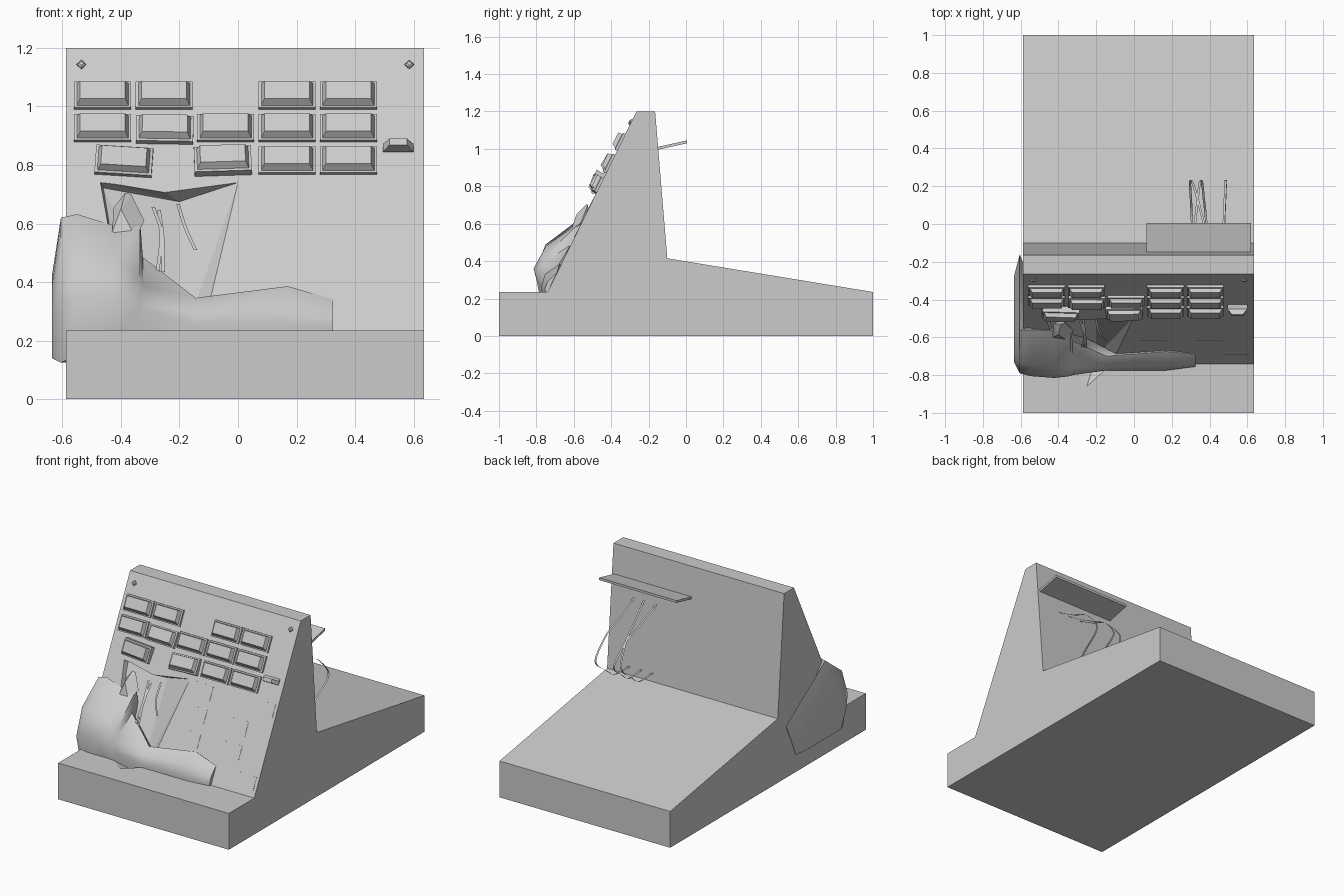
import bpy, bmesh, math
from mathutils import Vector, Matrix

if "Cube" in bpy.data.objects:
    bpy.data.objects.remove(bpy.data.objects["Cube"])


def finish(name, bm, smooth=None):
    bmesh.ops.recalc_face_normals(bm, faces=bm.faces)
    me = bpy.data.meshes.new(name)
    bm.to_mesh(me)
    bm.free()
    ob = bpy.data.objects.new(name, me)
    bpy.context.collection.objects.link(ob)
    if smooth:
        bpy.context.view_layer.objects.active = ob
        ob.select_set(True)
        bpy.ops.object.shade_smooth_by_angle(angle=math.radians(smooth))
        ob.select_set(False)
    return ob


def loft(name, rings, mat=None, smooth=None):
    bm = bmesh.new()
    vs = [[bm.verts.new(mat @ Vector(p) if mat else Vector(p)) for p in r] for r in rings]
    for a, b in zip(vs, vs[1:]):
        n = len(a)
        for i in range(n):
            bm.faces.new((a[i], a[(i + 1) % n], b[(i + 1) % n], b[i]))
    bm.faces.new(vs[0])
    bm.faces.new(vs[-1])
    return finish(name, bm, smooth)


def hull(name, pts):
    bm = bmesh.new()
    for p in pts:
        bm.verts.new(p)
    res = bmesh.ops.convex_hull(bm, input=bm.verts)
    junk = [e for e in res["geom_interior"] if isinstance(e, bmesh.types.BMVert)]
    bmesh.ops.delete(bm, geom=junk, context='VERTS')
    return finish(name, bm)


def prism(name, prof, x0, x1):
    return loft(name, [[(x, y, z) for y, z in prof] for x in (x0, x1)])


# sloping panel frame: x across, y up the slope, z out of the panel
UP = Vector((0, 0.475, 0.965)).normalized()
OUT = Vector((0, -UP.z, UP.y))


def on_panel(x, z, d=0.0):
    return Vector((x, -0.74 + (z - 0.235) * 0.4922, z)) + OUT * d


def panel_matrix(x, z, roll=0, lift=0, pitch=0):
    m = Matrix((Vector((1, 0, 0)), UP, OUT)).transposed().to_4x4()
    m.translation = on_panel(x, z, lift)
    return m @ Matrix.Rotation(math.radians(roll), 4, 'Z') @ Matrix.Rotation(math.radians(pitch), 4, 'X')


def rect(hw, hh, d, dy=0):
    return [(-hw, -hh + dy, d), (hw, -hh + dy, d), (hw, hh + dy, d), (-hw, hh + dy, d)]


def ribbon(name, pts, width=0.012):
    # flat cable, smoothed by sampling a spline through the points
    cu = [Vector(p) for p in pts]
    ext = [2 * cu[0] - cu[1]] + cu + [2 * cu[-1] - cu[-2]]
    line = []
    for i in range(1, len(ext) - 2):
        a, b, c, d = ext[i - 1:i + 3]
        for k in range(4):
            t = k / 4
            line.append(0.5 * (2 * b + (c - a) * t + (2 * a - 5 * b + 4 * c - d) * t * t
                               + (3 * b - a - 3 * c + d) * t ** 3))
    line.append(cu[-1])
    bm = bmesh.new()
    h = Vector((width / 2, 0, 0))
    pairs = [(bm.verts.new(p - h), bm.verts.new(p + h)) for p in line]
    for (a, b), (c, d) in zip(pairs, pairs[1:]):
        bm.faces.new((a, b, d, c))
    return finish(name, bm)


# console body
body = prism("console_body", [(-1, 0), (1, 0), (1, 0.235), (-0.1, 0.415), (-0.165, 1.2),
                              (-0.265, 1.2), (-0.74, 0.235), (-1, 0.235)], -0.587, 0.635)

# broken-open cavity in the panel, cut as two wedges meeting at a deep ridge
tip = [Vector((-0.25, -0.86, 0.235)), Vector((-0.25, -0.86, 0.27))]
ridge = [on_panel(-0.2, 0.71, -0.08), Vector((-0.2, -0.70, 0.17))]


def outer(x, z):
    return [on_panel(x, z), on_panel(x, z, 0.02)]


mid = outer(-0.26, 0.705)
left = hull("cavity_cutter_left", outer(-0.47, 0.74) + [on_panel(-0.46, 0.735, -0.03)] + mid
            + outer(-0.38, 0.235) + tip + ridge)
right = hull("cavity_cutter_right", outer(0.0, 0.74) + mid + outer(-0.12, 0.235) + tip + ridge)
for c in (left, right):
    md = body.modifiers.new("cavity", 'BOOLEAN')
    md.operation = 'DIFFERENCE'
    md.solver = 'EXACT'
    md.object = c
    c.hide_render = True
    c.hide_viewport = True

# raised keys: x, z, roll, lift, pitch
keys = [(x, 1.035, 0, 0, 0) for x in (-0.4625, -0.2525, 0.1675, 0.3775)]
keys += [(x, 0.924, 0, 0, 0) for x in (-0.4625, -0.0425, 0.1675, 0.3775)]
keys += [(x, 0.813, 0, 0, 0) for x in (0.1675, 0.3775)]
keys += [(-0.25, 0.917, -1, 0.005, -4), (-0.39, 0.806, -4, 0.015, 6), (-0.052, 0.81, 2, 0.012, -6)]
for i, (x, z, roll, lift, pitch) in enumerate(keys):
    loft(f"key_{i}", [rect(0.0975, 0.05, -0.02), rect(0.0975, 0.05, 0.013),
                      rect(0.088, 0.042, 0.015), rect(0.077, 0.034, 0.038, 0.006)],
         panel_matrix(x, z, roll, lift, pitch))

# flat blank plates
for i, (x, z) in enumerate([(0.1, 0.7), (0.1, 0.57), (0.1, 0.44), (0.395, 0.57),
                            (0.395, 0.44), (0.545, 0.7), (0.545, 0.305)]):
    loft(f"blank_plate_{i}", [rect(0.07, 0.045, -0.002), rect(0.07, 0.045, 0.002)],
         panel_matrix(x, z))

# small tapered ledge
loft("side_ledge", [[(0.495, -0.41, 0.845), (0.6, -0.41, 0.845), (0.6, -0.41, 0.875), (0.495, -0.41, 0.875)],
                    [(0.495, -0.45, 0.845), (0.6, -0.45, 0.845), (0.6, -0.45, 0.872), (0.495, -0.45, 0.872)],
                    [(0.517, -0.487, 0.868), (0.578, -0.487, 0.868), (0.578, -0.478, 0.89), (0.517, -0.478, 0.89)]])

# diamond screws
for i, x in enumerate((-0.535, 0.585)):
    loft(f"screw_{i}", [[(r, 0, d), (0, r, d), (-r, 0, d), (0, -r, d)]
                        for r, d in ((0.016, -0.005), (0.016, 0.006), (0.008, 0.012))],
         panel_matrix(x, 1.142))

# rear shelf
prism("rear_shelf", [(-0.155, 0.995), (0.005, 1.03), (0.005, 1.045), (-0.155, 1.01)], 0.065, 0.62)

# rear hanging cables
path = [(-0.14, 0.9), (0, 0.82), (0.12, 0.765), (0.22, 0.66), (0.22, 0.6), (0.13, 0.53), (0.04, 0.47), (-0.1, 0.47)]
for i, (a, b, c) in enumerate([(0.40, 0.295, 0.31), (0.31, 0.355, 0.39), (0.47, 0.488, 0.475)]):
    pts = []
    for k, (y, z) in enumerate(path):
        t = k / 7
        x = a + (b - a) * t * 2 if t < 0.5 else b + (c - b) * (t - 0.5) * 2
        pts.append((x, y, z))
    ribbon(f"rear_cable_{i}", pts)

# loose cables in the cavity
for i, pts in enumerate([[(-0.29, 0.67), (-0.262, 0.56), (-0.275, 0.43)],
                         [(-0.27, 0.66), (-0.258, 0.55), (-0.255, 0.43)],
                         [(-0.205, 0.68), (-0.18, 0.58), (-0.145, 0.505)]]):
    ribbon(f"loose_cable_{i}", [on_panel(x, z, d) for (x, z), d in zip(pts, (-0.03, 0.015, 0.01))])

# slumped mass: yz sections lofted along x
sections = [
    (-0.636, [(-0.34, 0.14), (-0.68, 0.14), (-0.73, 0.25), (-0.67, 0.38), (-0.57, 0.42), (-0.28, 0.34)]),
    (-0.605, [(-0.26, 0.125), (-0.74, 0.125), (-0.79, 0.32), (-0.73, 0.49), (-0.56, 0.62), (-0.16, 0.35)]),
    (-0.55, [(-0.3, 0.125), (-0.76, 0.15), (-0.805, 0.36), (-0.75, 0.49), (-0.56, 0.632), (-0.3, 0.33)]),
    (-0.42, [(-0.6, 0.2), (-0.77, 0.2), (-0.815, 0.36), (-0.75, 0.48), (-0.565, 0.592), (-0.5, 0.4)]),
    (-0.335, [(-0.6, 0.2), (-0.78, 0.2), (-0.805, 0.33), (-0.76, 0.42), (-0.56, 0.613), (-0.53, 0.45)]),
    (-0.325, [(-0.6, 0.2), (-0.78, 0.2), (-0.80, 0.31), (-0.76, 0.39), (-0.62, 0.485), (-0.57, 0.42)]),
    (-0.145, [(-0.68, 0.2), (-0.765, 0.2), (-0.775, 0.26), (-0.76, 0.31), (-0.70, 0.346), (-0.66, 0.3)]),
    (0.17, [(-0.67, 0.2), (-0.765, 0.2), (-0.775, 0.26), (-0.755, 0.33), (-0.675, 0.386), (-0.65, 0.35)]),
    (0.325, [(-0.70, 0.23), (-0.75, 0.23), (-0.755, 0.25), (-0.74, 0.29), (-0.69, 0.341), (-0.67, 0.33)]),
]
loft("slumped_mass", [[(x, y, z) for y, z in s] for x, s in sections], smooth=50)

# folded peak on top of the mass
hull("folded_peak", [(-0.425, -0.53, 0.655), (-0.385, -0.53, 0.705), (-0.365, -0.525, 0.70),
                     (-0.43, -0.60, 0.57), (-0.40, -0.585, 0.65), (-0.32, -0.56, 0.61),
                     (-0.35, -0.62, 0.55), (-0.38, -0.5, 0.6)])
